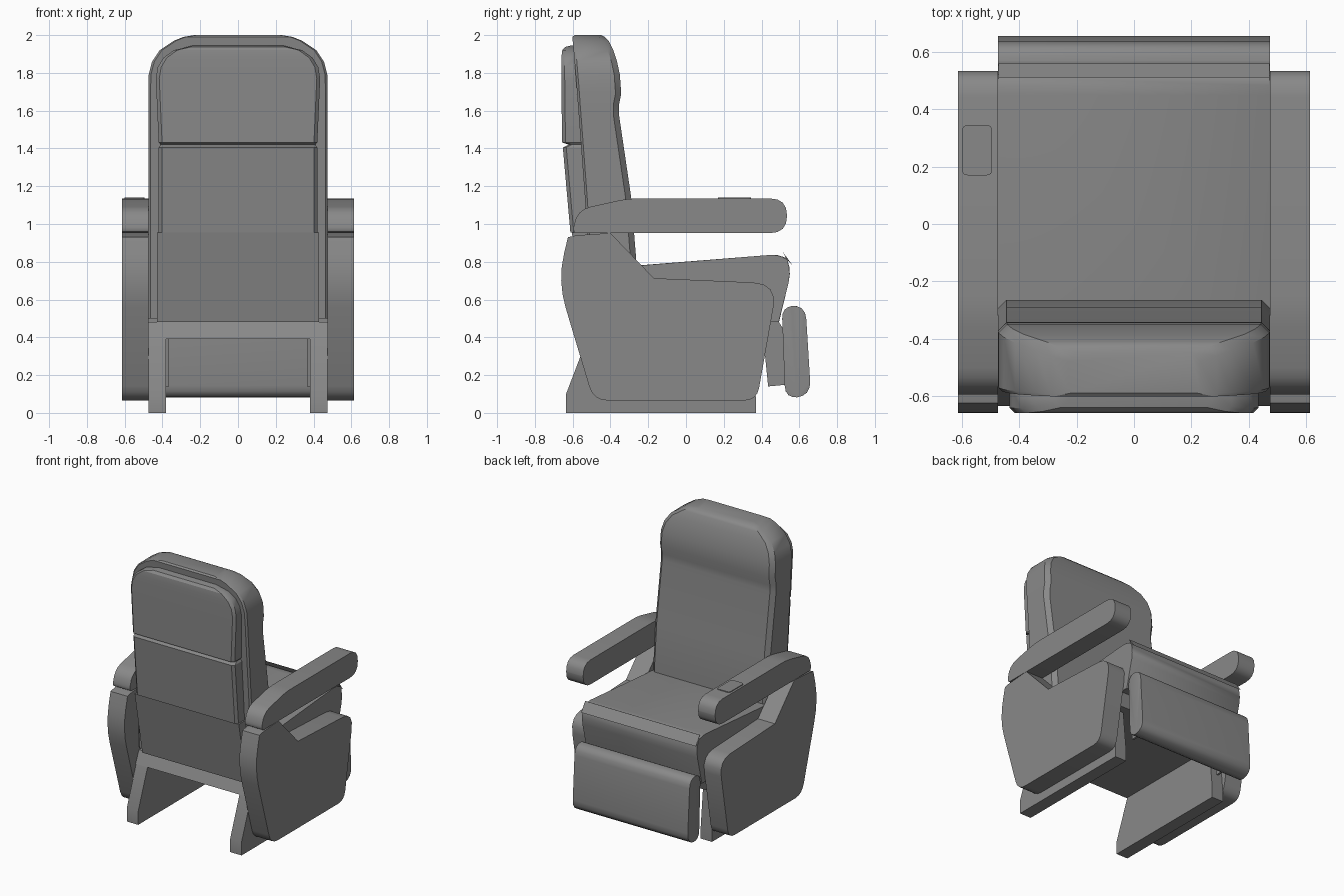
import bpy, bmesh, math

cube = bpy.data.objects.get("Cube")
if cube:
    bpy.data.objects.remove(cube)

GREY = (0.25, 0.25, 0.25, 1)
mat = bpy.data.materials.new("upholstery_grey")
mat.use_nodes = True
mat.diffuse_color = GREY
mat.node_tree.nodes["Principled BSDF"].inputs["Base Color"].default_value = GREY


def finish(name, bm, angle=32):
    bmesh.ops.recalc_face_normals(bm, faces=bm.faces[:])
    mesh = bpy.data.meshes.new(name)
    bm.to_mesh(mesh)
    bm.free()
    obj = bpy.data.objects.new(name, mesh)
    bpy.context.collection.objects.link(obj)
    mesh.materials.append(mat)
    bpy.ops.object.select_all(action='DESELECT')
    obj.select_set(True)
    bpy.context.view_layer.objects.active = obj
    bpy.ops.object.shade_smooth_by_angle(angle=math.radians(angle))
    return obj


def skin(bm, rings):
    """Join equal rings of points into a closed solid."""
    rows = [[bm.verts.new(p) for p in ring] for ring in rings]
    n = len(rows[0])
    for a, b in zip(rows, rows[1:]):
        for i in range(n):
            j = (i + 1) % n
            bm.faces.new((a[i], a[j], b[j], b[i]))
    return [bm.faces.new(rows[0]), bm.faces.new(rows[-1])]


def rounded(corners, steps=4):
    """Turn (y, z, radius) corners into a profile with rounded corners."""
    out = []
    for i, (y, z, r) in enumerate(corners):
        if not r:
            out.append((y, z))
            continue
        ends = []
        for k in (i - 1, (i + 1) % len(corners)):
            dy, dz = corners[k][0] - y, corners[k][1] - z
            d = math.hypot(dy, dz)
            ends.append((y + dy * r / d, z + dz * r / d))
        (ay, az), (by, bz) = ends
        for s in range(steps + 1):
            t = s / steps
            u = 1 - t
            out.append((u * u * ay + 2 * u * t * y + t * t * by,
                        u * u * az + 2 * u * t * z + t * t * bz))
    return out


def prism(name, corners, x0, x1, bevel=0, segments=1):
    """Extrude a side profile across x, with optional softened rims."""
    bm = bmesh.new()
    pts = rounded(corners)
    caps = skin(bm, [[(x, y, z) for y, z in pts] for x in (x0, x1)])
    if bevel:
        rims = list({e for f in caps for e in f.edges})
        bmesh.ops.bevel(bm, geom=rims, offset=bevel, segments=segments,
                        profile=0.5, affect='EDGES', clamp_overlap=True)
    return finish(name, bm)


def loft(name, rows, front_cut, rear_cut):
    """Stack rows of (z, half width, rear y, front y) with cut corners."""
    bm = bmesh.new()
    rings = []
    for z, w, r, f in rows:
        half = [(w - rear_cut, r), (w, r + rear_cut),
                (w, f - front_cut), (w - front_cut, f)]
        ring = half + [(-x, y) for x, y in reversed(half)]
        rings.append([(x, y, z) for x, y in ring])
    skin(bm, rings)
    return finish(name, bm)


# Backrest cushion with a soft headrest bulge
loft("backrest", [
    (0.50, 0.475, -0.50, -0.265), (0.83, 0.475, -0.515, -0.265),
    (1.14, 0.475, -0.535, -0.290), (1.58, 0.475, -0.568, -0.355),
    (1.63, 0.475, -0.572, -0.355), (1.69, 0.475, -0.576, -0.343),
    (1.79, 0.473, -0.584, -0.350), (1.86, 0.455, -0.590, -0.365),
    (1.92, 0.415, -0.595, -0.385), (1.97, 0.340, -0.600, -0.410),
    (1.99, 0.290, -0.602, -0.430), (2.00, 0.230, -0.590, -0.450)], 0.03, 0.012)

# Rear shell of the backrest with a horizontal seam
loft("back_shell", [
    (0.955, 0.42, -0.612, -0.50), (1.405, 0.42, -0.652, -0.53),
    (1.42, 0.41, -0.622, -0.53), (1.432, 0.42, -0.656, -0.53),
    (1.77, 0.435, -0.660, -0.56), (1.83, 0.425, -0.660, -0.57),
    (1.88, 0.395, -0.660, -0.57), (1.92, 0.340, -0.655, -0.57),
    (1.937, 0.270, -0.640, -0.57), (1.945, 0.240, -0.610, -0.57)], 0.01, 0.018)

# Lower rear skirt
prism("rear_skirt", [(-0.605, 0.955, 0), (-0.515, 0.48, 0),
                     (-0.40, 0.48, 0), (-0.40, 0.955, 0)], -0.43, 0.43)

# Seat cushion with chamfered sides
prism("seat_cushion", [(-0.45, 0.48, 0), (0.492, 0.48, 0), (0.565, 0.78, 0.09),
                       (0.52, 0.842, 0.07), (-0.45, 0.765, 0)],
      -0.475, 0.475, 0.027)

# Base box with rear cross bar
prism("base_crossbar", [(-0.53, 0.39, 0), (0.40, 0.39, 0),
                        (0.43, 0.48, 0), (-0.49, 0.48, 0)], -0.475, 0.475)

# Footrest pad
prism("footrest", [(0.507, 0.56, 0.06), (0.632, 0.575, 0.08),
                   (0.662, 0.09, 0.08), (0.525, 0.075, 0.07)],
      -0.475, 0.475, 0.028, 3)

for s, side in ((1, "left"), (-1, "right")):
    # Floor runners
    prism(side + "_runner", [
        (-0.635, 0, 0), (0.37, 0, 0), (0.37, 0.08, 0), (0.34, 0.39, 0),
        (0.34, 0.44, 0), (-0.505, 0.44, 0), (-0.635, 0.10, 0)], s * 0.38, s * 0.474)
    # Footrest brackets
    prism(side + "_footrest_bracket", [
        (0.435, 0.14, 0), (0.54, 0.15, 0), (0.54, 0.40, 0),
        (0.49, 0.485, 0), (0.40, 0.485, 0)], s * 0.365, s * 0.38)
    # Outer side panels
    prism(side + "_side_panel", [
        (-0.625, 0.93, 0), (-0.68, 0.70, 0.15), (-0.49, 0.065, 0.08),
        (0.375, 0.065, 0.07), (0.485, 0.685, 0.13), (-0.17, 0.713, 0),
        (-0.22, 0.765, 0), (-0.40, 0.952, 0), (-0.58, 0.94, 0)],
        s * 0.475, s * 0.615)
    # Armrests
    prism(side + "_armrest", [
        (-0.60, 0.952, 0.03), (0.535, 0.952, 0.09), (0.535, 1.135, 0.09),
        (-0.31, 1.135, 0.06), (-0.58, 1.075, 0.08)], s * 0.475, s * 0.615)

# Control plate set on one armrest
bm = bmesh.new()
skin(bm, [[(x, y, z) for x, y in rounded([
    (-0.60, 0.17, 0.02), (-0.495, 0.17, 0.02),
    (-0.495, 0.345, 0.02), (-0.60, 0.345, 0.02)])] for z in (1.133, 1.141)])
finish("control_plate", bm)
